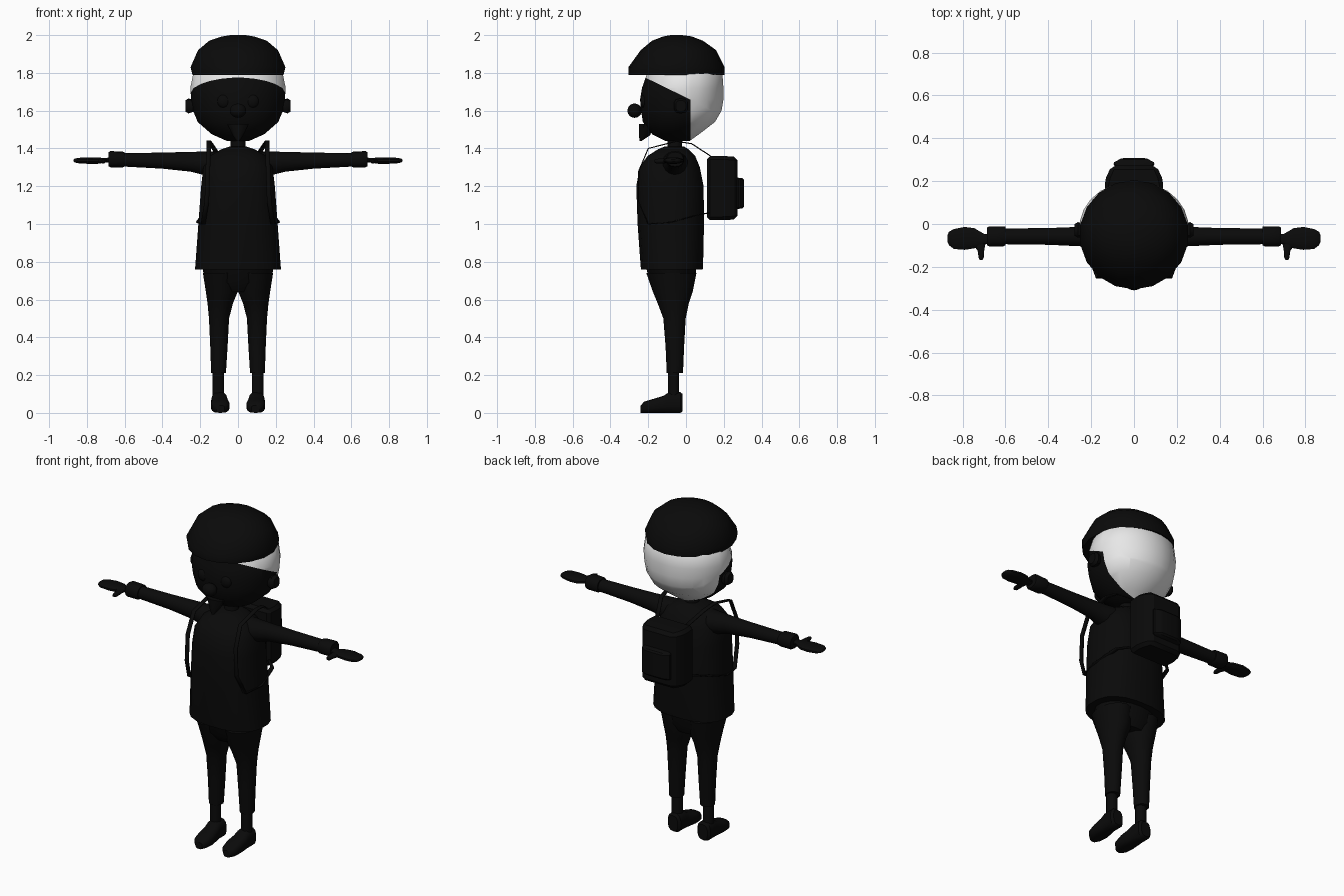
import bpy, bmesh, math
from mathutils import Vector

cube = bpy.data.objects.get("Cube")
if cube:
    bpy.data.objects.remove(cube, do_unlink=True)


def material(name, value):
    m = bpy.data.materials.new(name)
    m.use_nodes = True
    colour = (value, value, value, 1)
    m.diffuse_color = colour
    m.node_tree.nodes["Principled BSDF"].inputs["Base Color"].default_value = colour
    return m


black = material("black", 0.003)
white = material("white", 0.8)


def finish(name, bm, mats=(black,), angle=40):
    bmesh.ops.recalc_face_normals(bm, faces=bm.faces)
    mesh = bpy.data.meshes.new(name)
    bm.to_mesh(mesh)
    bm.free()
    ob = bpy.data.objects.new(name, mesh)
    bpy.context.collection.objects.link(ob)
    for m in mats:
        mesh.materials.append(m)
    bpy.ops.object.select_all(action='DESELECT')
    ob.select_set(True)
    bpy.context.view_layer.objects.active = ob
    bpy.ops.object.shade_smooth_by_angle(angle=math.radians(angle))
    return ob


def loft(sections, axis="z", side=1, segments=16, power=1.0):
    """Sections: position along axis, then low and high limits of the two other axes."""
    bm = bmesh.new()
    rings = []
    for p, a0, a1, b0, b1 in sections:
        ring = []
        for i in range(segments):
            t = math.tau * (i + 0.5) / segments
            c, s = math.cos(t), math.sin(t)
            c = math.copysign(abs(c) ** power, c)
            s = math.copysign(abs(s) ** power, s)
            a = (a0 + a1) / 2 + (a1 - a0) / 2 * c
            b = (b0 + b1) / 2 + (b1 - b0) / 2 * s
            co = {"z": (a, b, p), "x": (p, a, b), "y": (a, p, b)}[axis]
            ring.append(bm.verts.new((co[0] * side, co[1], co[2])))
        rings.append(ring)
    for low, high in zip(rings, rings[1:]):
        for i in range(segments):
            j = (i + 1) % segments
            bm.faces.new((low[i], low[j], high[j], high[i]))
    bm.faces.new(rings[0])
    bm.faces.new(rings[-1])
    return bm


def sym(z, half_width, front, back):
    return (z, -half_width, half_width, front, back)


def ball(name, centre, radii):
    bm = bmesh.new()
    bmesh.ops.create_uvsphere(bm, u_segments=14, v_segments=9, radius=1)
    bmesh.ops.scale(bm, vec=radii, verts=bm.verts)
    bmesh.ops.translate(bm, vec=centre, verts=bm.verts)
    return finish(name, bm)


def ribbon(name, points, width):
    """Flat strap running through the points, wide along x."""
    bm = bmesh.new()
    rows = []
    for p in points:
        p = Vector(p)
        rows.append([bm.verts.new(p + Vector((d * width / 2, 0, 0))) for d in (-1, 1)])
    for r, q in zip(rows, rows[1:]):
        bm.faces.new((r[0], r[1], q[1], q[0]))
    ob = finish(name, bm)
    solid = ob.modifiers.new("thickness", 'SOLIDIFY')
    solid.thickness = 0.006
    solid.offset = 0


# Hat
finish("hat", loft([
    sym(1.79, .245, -.305, .205), sym(1.83, .255, -.305, .205),
    sym(1.92, .215, -.24, .16), sym(1.97, .155, -.18, .09),
    sym(1.993, .085, -.12, .03), sym(2.0, .04, -.08, -.02)], segments=18))

# Head: white scalp, black face split off along a brow plane and a cheek plane
bm = loft([
    sym(1.44, .06, -.11, .02), sym(1.475, .14, -.18, .07),
    sym(1.54, .215, -.23, .155), sym(1.6, .24, -.24, .19),
    sym(1.66, .25, -.245, .2), sym(1.72, .255, -.235, .2),
    sym(1.79, .24, -.21, .195), sym(1.87, .17, -.17, .13)], segments=24)
brow_point, brow_normal = Vector((0, .02, 1.66)), Vector((0, .11, .225))
cheek_point, cheek_normal = Vector((0, .025, 0)), Vector((0, 1, 0))
for point, normal in ((brow_point, brow_normal), (cheek_point, cheek_normal)):
    bmesh.ops.bisect_plane(bm, geom=bm.verts[:] + bm.edges[:] + bm.faces[:],
                           plane_co=point, plane_no=normal)
for f in bm.faces:
    c = f.calc_center_median()
    below_brow = (c - brow_point).dot(brow_normal) < 0
    f.material_index = 1 if below_brow and c.y < cheek_point.y else 0
finish("head", bm, (white, black), 60)

# Face features
ball("nose", (0, -.272, 1.6), (.045, .038, .038))
finish("chin_beard", loft([
    sym(1.44, .008, -.245, -.235), sym(1.47, .03, -.25, -.19),
    sym(1.53, .06, -.25, -.17)], segments=10))
for side, label in ((1, "left"), (-1, "right")):
    ball(label + "_eye", (side * .075, -.222, 1.65), (.036, .02, .036))
    finish(label + "_ear", loft([
        (.22, -.06, .0, 1.6, 1.65), (.262, -.065, .01, 1.585, 1.665),
        (.278, -.055, .0, 1.595, 1.655)], "x", side, 10, .7))

# Neck and shirt
finish("neck", loft([sym(1.37, .05, -.11, -.01), sym(1.41, .04, -.1, -.02),
                     sym(1.47, .042, -.1, -.02)], segments=12))
finish("shirt", loft([
    sym(.76, .23, -.24, .09), sym(.78, .228, -.242, .092),
    sym(1.0, .212, -.258, .097), sym(1.2, .197, -.265, .095),
    sym(1.3, .185, -.247, .075), sym(1.36, .15, -.205, .05),
    sym(1.395, .09, -.15, .015), sym(1.41, .045, -.115, -.01)], segments=20, power=.8))

# Trousers top
finish("hips", loft([
    sym(.64, .13, -.15, .02), sym(.69, .178, -.19, .045),
    sym(.8, .195, -.22, .06)], segments=18))

for side, label in ((1, "left"), (-1, "right")):
    # Leg, ankle and shoe
    finish(label + "_trouser_leg", loft([
        (.21, .063, .143, -.102, -.016), (.35, .054, .148, -.108, -.01),
        (.5, .046, .155, -.12, -.002), (.58, .025, .163, -.15, .015),
        (.64, .0, .172, -.175, .035), (.74, .0, .188, -.21, .055)], "z", side, 14))
    finish(label + "_ankle", loft([
        (.08, .072, .135, -.095, -.035), (.23, .072, .135, -.095, -.035)],
        "z", side, 12))
    finish(label + "_shoe", loft([
        (-.24, .07, .115, .0, .04), (-.22, .05, .138, .0, .06),
        (-.17, .043, .145, .0, .075), (-.12, .05, .143, .0, .09),
        (-.09, .055, .142, .0, .11), (-.03, .055, .142, .0, .11),
        (-.018, .068, .13, .008, .1)], "y", side, 14, .7))

    # Sleeve, cuff, hand and thumb
    finish(label + "_sleeve", loft([
        (.1, -.14, .02, 1.24, 1.385), (.19, -.12, .0, 1.262, 1.383),
        (.25, -.105, -.012, 1.277, 1.382), (.4, -.098, -.018, 1.293, 1.378),
        (.62, -.095, -.02, 1.305, 1.375)], "x", side, 14))
    finish(label + "_cuff", loft([
        (.6, -.1, -.012, 1.305, 1.38), (.61, -.105, -.01, 1.3, 1.383),
        (.675, -.105, -.01, 1.3, 1.386), (.685, -.1, -.015, 1.305, 1.38)],
        "x", side, 14, .85))
    finish(label + "_hand", loft([
        (.66, -.09, -.045, 1.325, 1.355), (.7, -.095, -.045, 1.325, 1.35),
        (.745, -.115, -.018, 1.318, 1.352), (.79, -.122, -.012, 1.318, 1.353),
        (.84, -.118, -.022, 1.32, 1.351), (.863, -.1, -.035, 1.325, 1.347),
        (.87, -.085, -.05, 1.33, 1.342)], "x", side, 12, .85))
    finish(label + "_thumb", loft([
        (-.168, .707, .72, 1.327, 1.34), (-.155, .7, .726, 1.32, 1.345),
        (-.125, .698, .73, 1.32, 1.347), (-.085, .69, .76, 1.324, 1.347)],
        "y", side, 10))

    # Shoulder strap, over the shoulder and back beneath the arm
    ribbon(label + "_strap", [
        (side * .1, .13, 1.36), (side * .145, .03, 1.425), (side * .155, -.05, 1.438),
        (side * .155, -.2, 1.4), (side * .16, -.25, 1.28), (side * .165, -.252, 1.12),
        (side * .185, -.2, 1.0), (side * .21, -.08, 1.01), (side * .18, .07, 1.05),
        (side * .11, .13, 1.06)], .024)


# Backpack and its pocket
def bevelled_block(name, layers, bevel):
    bm = bmesh.new()
    rings = []
    for y, half, low, high in layers:
        rings.append([bm.verts.new((x, y, z)) for x, z in (
            (-half, low), (half, low), (half, high), (-half, high))])
    for a, b in zip(rings, rings[1:]):
        for i in range(4):
            j = (i + 1) % 4
            bm.faces.new((a[i], a[j], b[j], b[i]))
    bm.faces.new(rings[0])
    bm.faces.new(rings[-1])
    bmesh.ops.bevel(bm, geom=bm.edges[:], offset=bevel, segments=1, affect='EDGES')
    finish(name, bm, angle=30)


bevelled_block("backpack", [(.11, .13, 1.02, 1.36), (.2, .138, 1.02, 1.36),
                            (.272, .105, 1.025, 1.355)], .018)
bevelled_block("backpack_pocket", [(.255, .08, 1.08, 1.245), (.285, .1, 1.08, 1.245),
                                   (.308, .055, 1.085, 1.24)], .008)
